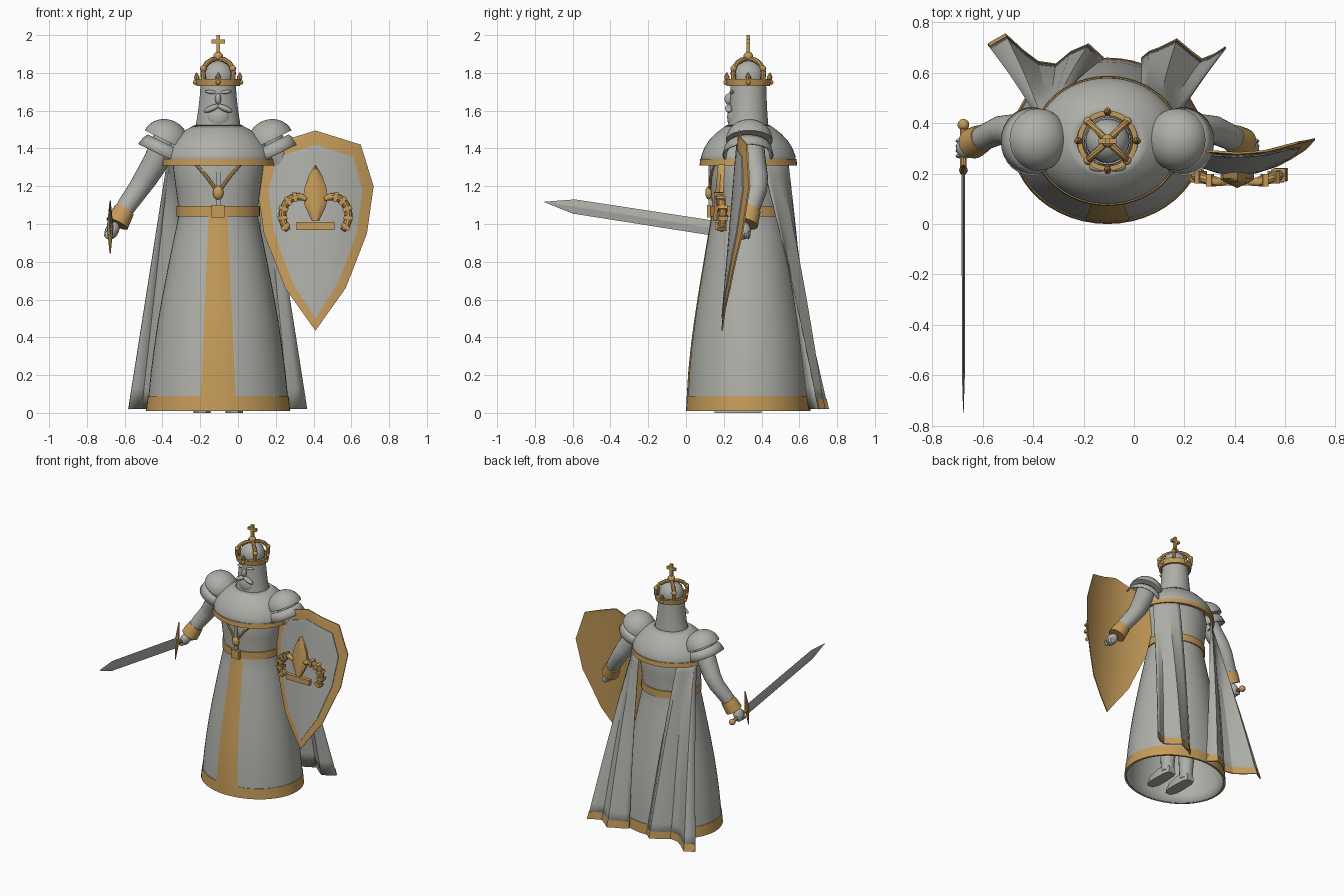
import bpy, bmesh, math
from mathutils import Vector, Matrix

if "Cube" in bpy.data.objects:
    bpy.data.objects.remove(bpy.data.objects["Cube"])

CX, CY = -0.105, 0.33          # body axis


def material(name, col):
    m = bpy.data.materials.new(name)
    m.diffuse_color = (*col, 1)
    m.use_nodes = True
    m.node_tree.nodes["Principled BSDF"].inputs["Base Color"].default_value = m.diffuse_color
    return m


GREY = material("stone grey", (0.43, 0.43, 0.40))
GOLD = material("gold trim", (0.56, 0.33, 0.10))


def loft(name, rows, mat, closed=True, caps=False, thick=0, angle=35):
    """Skin a list of equally long point rows."""
    bm = bmesh.new()
    vs = [[bm.verts.new(p) for p in r] for r in rows]
    n = len(rows[0])
    for a, b in zip(vs, vs[1:]):
        for i in range(n if closed else n - 1):
            j = (i + 1) % n
            bm.faces.new((a[i], a[j], b[j], b[i]))
    if caps:
        bm.faces.new(vs[0])
        bm.faces.new(vs[-1])
    bmesh.ops.remove_doubles(bm, verts=bm.verts, dist=1e-5)
    bmesh.ops.recalc_face_normals(bm, faces=bm.faces)
    me = bpy.data.meshes.new(name)
    bm.to_mesh(me)
    bm.free()
    me.materials.append(mat)
    ob = bpy.data.objects.new(name, me)
    bpy.context.collection.objects.link(ob)
    if thick:
        mod = ob.modifiers.new("thickness", "SOLIDIFY")
        mod.thickness, mod.offset = thick, 0
    if angle:
        bpy.ops.object.select_all(action='DESELECT')
        ob.select_set(True)
        bpy.context.view_layer.objects.active = ob
        bpy.ops.object.shade_smooth_by_angle(angle=math.radians(angle))
    return ob


def lathe(name, prof, mat, seg=48, **kw):
    """Oval sections (z, rx, ry) round the body axis."""
    rows = [[(CX + rx * math.cos(2 * math.pi * i / seg), CY + ry * math.sin(2 * math.pi * i / seg), z)
             for i in range(seg)] for z, rx, ry in prof]
    return loft(name, rows, mat, **kw)


def tube(name, pts, radii, mat, seg=16, caps=True, **kw):
    """Round sections along a path."""
    pts = [Vector(p) for p in pts]
    rows = []
    for k, p in enumerate(pts):
        t = (pts[min(k + 1, len(pts) - 1)] - pts[max(k - 1, 0)]).normalized()
        u = t.cross(Vector((0, 1, 0)) if abs(t.y) < 0.9 else Vector((1, 0, 0))).normalized()
        v = t.cross(u)
        rows.append([p + radii[k] * (u * math.cos(2 * math.pi * i / seg) + v * math.sin(2 * math.pi * i / seg))
                     for i in range(seg)])
    return loft(name, rows, mat, caps=caps, **kw)


def ball(name, c, s, mat, rot=0, seg=20):
    s = s if isinstance(s, tuple) else (s, s, s)
    m = Matrix.Translation(c) @ Matrix.Rotation(rot, 4, 'Y')
    rows = []
    for k in range(13):
        a = math.pi * (k / 12 - 0.5)
        rows.append([m @ Vector((s[0] * math.cos(a) * math.cos(2 * math.pi * i / seg),
                                 s[1] * math.cos(a) * math.sin(2 * math.pi * i / seg), s[2] * math.sin(a)))
                     for i in range(seg)])
    return loft(name, rows, mat)


def box(name, c, d, mat, rot=0):
    m = Matrix.Translation(c) @ Matrix.Rotation(rot, 4, 'Y')
    rows = [[m @ Vector((sx * d[0] / 2, sy * d[1] / 2, sz * d[2] / 2))
             for sx, sy in ((-1, -1), (1, -1), (1, 1), (-1, 1))] for sz in (-1, 1)]
    return loft(name, rows, mat, caps=True, angle=0)


def interp(table, z, k=1):
    for a, b in zip(table, table[1:]):
        if min(a[0], b[0]) <= z <= max(a[0], b[0]):
            return a[k] + (b[k] - a[k]) * (z - a[0]) / (b[0] - a[0])
    return table[-1][k]


# Robe, hem, front stripe and belt
ROBE = [(0.01, .372, .322), (.09, .365, .318), (.22, .352, .31), (.35, .335, .297), (.48, .316, .28),
        (.6, .295, .262), (.73, .27, .241), (.85, .246, .221), (.95, .225, .204), (1.03, .208, .19),
        (1.1, .208, .188), (1.2, .222, .195), (1.3, .235, .2), (1.4, .22, .18)]
lathe("robe", ROBE, GREY, thick=.008)
lathe("robe_hem", [(.01, .365, .315), (.01, .382, .33), (.09, .373, .326), (.09, .362, .315)], GOLD)
lathe("belt", [(1.04, .2, .18), (1.04, .221, .202), (1.095, .221, .202), (1.095, .2, .18)], GOLD)


def robe_front(x, z, off):
    rx, ry = interp(ROBE, z, 1), interp(ROBE, z, 2)
    return (CX + x, CY - ry * math.sqrt(1 - (x / rx) ** 2) - off, z)


rows = []
for k in range(25):
    z = .088 + .955 * k / 24
    w = .092 - .042 * k / 24
    rows.append([robe_front(w * u / 4, z, .008) for u in range(-4, 5)])
loft("front_stripe", rows, GOLD, closed=False)

# Chest straps, pendant and buckle
for s in (-1, 1):
    tube("chest_strap", [robe_front(s * .12, 1.32, .006), robe_front(s * .06, 1.25, .008),
                         robe_front(s * .01, 1.18, .01)], [.009] * 3, GOLD, seg=8)
box("chest_band", (CX, .128, 1.21), (.024, .016, .22), GREY)
ball("pendant", (CX, .122, 1.165), (.028, .02, .036), GOLD)
box("buckle", (CX, .122, 1.068), (.068, .024, .066), GOLD)

# Shoulder mantle
lathe("mantle", [(1.32, .287, .248), (1.36, .283, .245), (1.4, .266, .23), (1.44, .238, .205),
                 (1.475, .2, .172), (1.5, .16, .14), (1.52, .122, .112)], GREY, thick=.008)
lathe("mantle_hem", [(1.31, .27, .235), (1.31, .297, .258), (1.345, .293, .255), (1.345, .27, .235)], GOLD)

# Head with hair, beard and face
lathe("head", [(1.48, .125, .11), (1.53, .117, .105), (1.6, .106, .1), (1.68, .097, .096), (1.76, .092, .094)],
      GREY, caps=True)
ball("beard", (CX, .268, 1.565), (.068, .05, .075), GREY)
ball("nose", (CX, .228, 1.662), (.016, .024, .03), GREY)
for s in (-1, 1):
    ball("moustache", (CX + s * .034, .227, 1.612), (.044, .02, .016), GREY, rot=s * .4)
    ball("brow", (CX + s * .036, .244, 1.698), (.034, .014, .01), GREY, rot=s * -.12)

# Crown
lathe("crown_band", [(1.73, .098, .098), (1.73, .114, .114), (1.768, .12, .12), (1.768, .1, .1)], GOLD)
ball("crown_cap", (CX, CY, 1.775), (.088, .088, .092), GREY)
for k in range(8):
    a = k * math.pi / 4

    def ring(r, z):
        return (CX + r * math.cos(a), CY + r * math.sin(a), z)
    if k % 2:
        tube("crown_arch", [ring(r, z) for r, z in ((.11, 1.765), (.114, 1.8), (.106, 1.828), (.083, 1.853),
                                                    (.045, 1.87), (.0, 1.872))], [.0135] * 6, GOLD, seg=8)
        ball("arch_knob", ring(.11, 1.822), .018, GOLD, seg=10)
    else:
        tube("crown_point", [ring(.111, 1.76), ring(.114, 1.78), ring(.115, 1.803)], [.012, .014, .002], GOLD, seg=8)
        ball("crown_gem", ring(.12, 1.75), .013, GOLD, seg=10)
ball("crown_orb", (CX, CY, 1.886), .026, GOLD)
box("cross_upright", (CX, CY, 1.95), (.02, .02, .1), GOLD)
box("cross_arm", (CX, CY, 1.966), (.072, .02, .02), GOLD)

# Arms, shoulder armour, legs
for s, side in ((-1, "right"), (1, "left")):
    def P(dx, y, z):
        return Vector((CX + s * dx, y, z))
    tube(side + "_arm", [P(.265, .335, 1.46), P(.33, .355, 1.33), P(.385, .373, 1.24), P(.425, .373, 1.18),
                         P(.475, .35, 1.11), P(.52, .33, 1.04)], [.074, .068, .062, .056, .052, .046], GREY, seg=20)
    tube(side + "_cuff", [P(.495, .342, 1.075), P(.51, .334, 1.05), P(.535, .32, 1.0)],
         [.054, .058, .062], GOLD, seg=20)
    ball(side + "_hand", P(.562, .302, .965), (.036, .042, .05), GREY, rot=s * -.5)
    for f in range(4):
        ball(side + "_finger", P(.578, .27 + .02 * f, .942), (.026, .011, .022), GREY, seg=8)
    ax = Vector((-s * .44, 0, .898))
    c = P(.272, .335, 1.452)
    angs = [math.pi / 2 * k / 8 for k in range(9)]
    tube(side + "_pauldron", [c + ax * (.112 * math.sin(a) - .012) for a in angs],
         [.124 * max(math.cos(a), .01) for a in angs], GREY, seg=28)
    c2 = P(.302, .328, 1.365)
    tube(side + "_shoulder_plate", [c2 + ax * h for h in (.065, .04, .0)], [.108, .122, .132], GREY,
         seg=28, caps=False, thick=.008)
    tube(side + "_leg", [P(.085, .35, .06), P(.085, .36, .35), P(.08, .34, .9)], [.045, .05, .07], GREY)
    tube(side + "_shin_boot", [P(.085, .35, .03), P(.085, .35, .1), P(.085, .355, .22)], [.045, .05, .058], GREY)
    prof = [(.40, .03, .05), (.36, .042, .075), (.28, .046, .07), (.2, .044, .05), (.15, .022, .03)]
    loft(side + "_boot", [[P(.085 - w, y, 0), P(.085 + w, y, 0), P(.085 + w * .8, y, h), P(.085 - w * .8, y, h)]
                          for y, w, h in prof], GREY, caps=True)

# Sword
base, d = Vector((-.677, .295, .955)), Vector((0, -.988, .153))
up = Vector((0, .153, .988))
loft("sword_blade", [[base + d * t + up * w, base + d * t + Vector((h, 0, 0)), base + d * t - up * w,
                      base + d * t - Vector((h, 0, 0))]
                     for t, w, h in ((.08, .04, .007), (.9, .038, .006), (1.058, .001, .001))],
     GREY, caps=True, angle=0)
tube("sword_grip", [base - d * .09, base + d * .09], [.014, .014], GOLD, seg=10)
ball("sword_pommel", base - d * .1, .023, GOLD)
g = base + d * .085 + up * .015
tube("sword_guard", [g + up * t for t in (-.14, -.06, 0, .06, .14)], [.003, .011, .018, .011, .003], GOLD, seg=8)

# Shield
SX = 0.41


def shield_y(dx, z):
    return .187 + .085 * (z - .435) + .85 * dx * dx


def plate(name, outline, mat, off, thick, bulge=0):
    zs = [p[0] for p in outline]
    zs = sorted(set(zs + [(a + b) / 2 for a, b in zip(zs, zs[1:])]))
    front = []
    for z in zs:
        w = interp(outline, z)
        us = [u / 5 for u in range(-5, 6)]
        f = [(SX + w * u, shield_y(w * u, z) - off - bulge * (1 - u * u), z) for u in us]
        b = [(SX + w * u, shield_y(w * u, z) - off + thick, z) for u in us]
        front.append(f + b[::-1])
    return loft(name, front, mat, angle=25)


plate("shield_rim", [(1.495, 0), (1.42, .24), (1.2, .308), (.95, .273), (.66, .16), (.435, 0)], GOLD, .0, .008)
plate("shield_field", [(1.42, 0), (1.355, .2), (1.18, .25), (.95, .217), (.69, .122), (.5, 0)], GREY, .005, .007)
plate("emblem_petal", [(1.315, 0), (1.26, .034), (1.2, .056), (1.14, .066), (1.09, .054), (1.015, .018)],
      GOLD, .075, .02, .018)
box("emblem_bar", (SX, .168, .99), (.2, .03, .042), GOLD)
for s in (-1, 1):
    pts = []
    for k in range(13):
        a = math.radians(58 + 172 * k / 12)
        dx = -.092 + .083 * math.cos(a)
        z = 1.045 + .1 * math.sin(a)
        y = .16 + 1.2 * dx * dx
        pts.append((SX - s * dx, y, z))
        if k % 2 and k > 1:
            box("emblem_link", (SX - s * dx, y, z), (.05, .05, .022), GOLD, rot=s * a)
    tube("emblem_scroll", pts, [.01, .016] + [.021] * 10 + [.016], GOLD, seg=10)

# Cloak: two pleated panels with a gold hem on the outside
PANELS = {"right": [(-.58, .71), (-.51, .75), (-.44, .685), (-.38, .64), (-.31, .63), (-.25, .68), (-.18, .71),
                    (-.12, .655)],
          "left": [(.365, .70), (.32, .67), (.27, .65), (.23, .68), (.17, .73), (.1, .695), (.06, .68), (.03, .655)]}
for side, hem in PANELS.items():
    s, sweep = (-1, 33) if side == "right" else (1, 45)

    def cloak_row(t, off=0):
        row = []
        for i, (hx, hy) in enumerate(hem):
            a = math.radians(15 + sweep * i / (len(hem) - 1))
            tx, ty = CX + s * .27 * math.cos(a), CY + .235 * math.sin(a)
            bow = .012 * math.sin(math.pi * t)
            row.append((tx + (hx - tx) * t, ty + (hy - ty) * t + off + bow, 1.38 - 1.36 * t))
        return row
    loft(side + "_cloak", [cloak_row(k / 12) for k in range(13)], GREY, closed=False, thick=.006, angle=25)
    loft(side + "_cloak_hem", [cloak_row(t, .007) for t in (.96, .98, 1)], GOLD, closed=False, angle=25)
